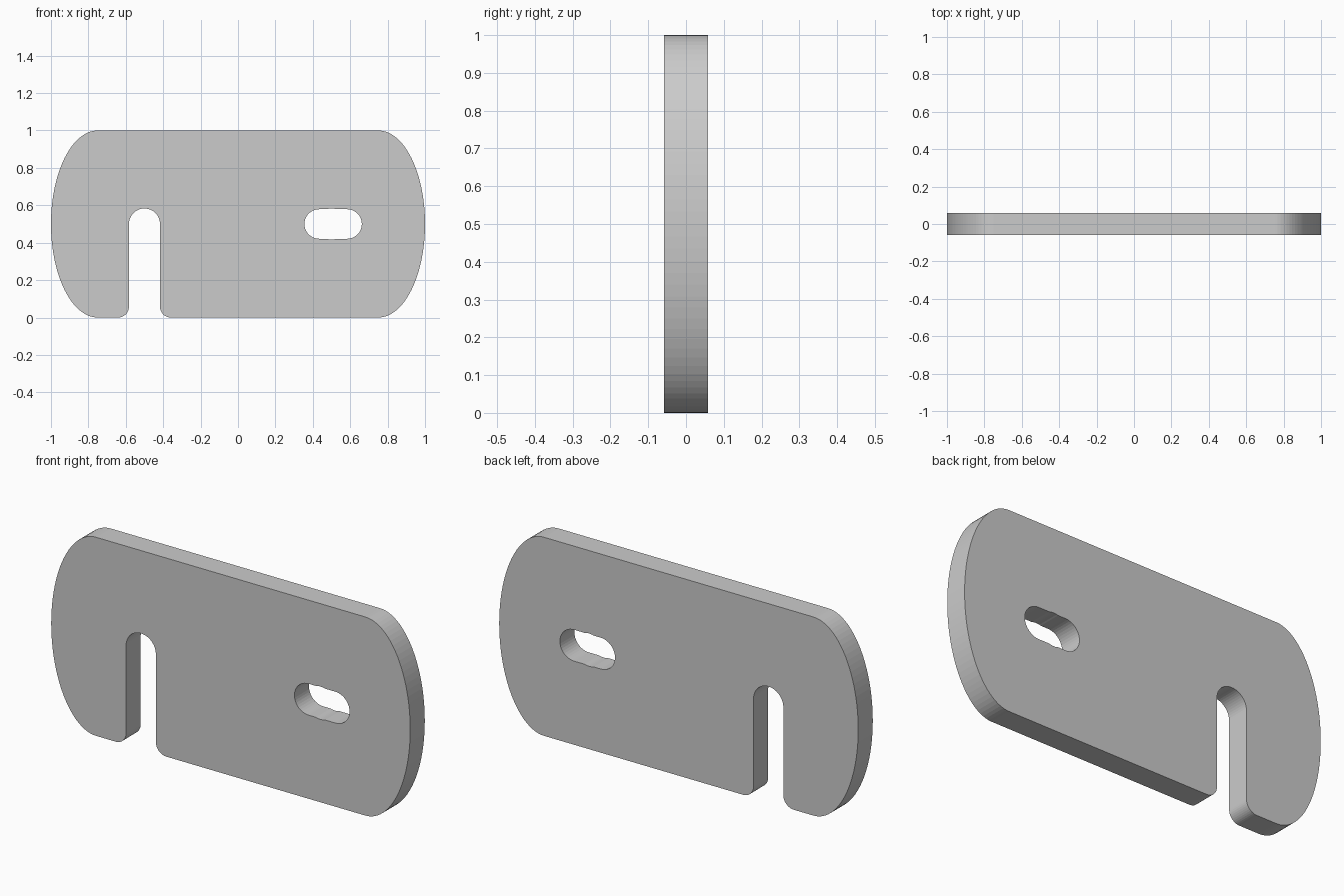
import bpy
import bmesh
from math import cos, sin, radians, pi, sqrt, asin, degrees

if "Cube" in bpy.data.objects:
    bpy.data.objects.remove(bpy.data.objects["Cube"])

HALF_THICK = 0.058


def arc(cx, cz, rx, rz, start, end, steps):
    """Points along an elliptical arc, angles in degrees."""
    angles = [radians(start + (end - start) * i / steps) for i in range(steps + 1)]
    return [(cx + rx * cos(a), cz + rz * sin(a)) for a in angles]


# Plate outline: elliptical ends, with a rounded open slot cut from the bottom edge
SLOT_X, SLOT_R, LIP = -0.5, 0.083, 0.058
outline = (
    arc(0.75, 0.5, 0.25, 0.5, -90, 90, 48)
    + arc(-0.75, 0.5, 0.25, 0.5, 90, 270, 48)
    + arc(SLOT_X - SLOT_R - LIP, LIP, LIP, LIP, -90, 0, 10)
    + arc(SLOT_X, 0.5, SLOT_R, SLOT_R, 180, 0, 24)
    + arc(SLOT_X + SLOT_R + LIP, LIP, LIP, LIP, 180, 270, 10)
)

# Closed slot: rounded ends, with a slight circular swell above and below
END_R = 0.079
t = degrees(asin(END_R / SLOT_R))
hole = (
    arc(0.583, 0.5, END_R, END_R, -90, 90, 20)
    + arc(0.5, 0.5, SLOT_R, SLOT_R, t, 180 - t, 6)
    + arc(0.434, 0.5, END_R, END_R, 90, 270, 20)
    + arc(0.5, 0.5, SLOT_R, SLOT_R, 180 + t, 360 - t, 6)
)

# Filled and extruded plate
curve = bpy.data.curves.new("slotted_plate", 'CURVE')
curve.dimensions = '2D'
curve.fill_mode = 'BOTH'
curve.extrude = HALF_THICK
for points in (outline, hole):
    spline = curve.splines.new('POLY')
    spline.points.add(len(points) - 1)
    for p, (x, z) in zip(spline.points, points):
        p.co = (x, z, 0, 1)
    spline.use_cyclic_u = True
    spline.use_smooth = False

plate = bpy.data.objects.new("slotted_plate", curve)
bpy.context.collection.objects.link(plate)
bpy.context.view_layer.objects.active = plate
plate.select_set(True)
plate.rotation_euler.x = pi / 2
bpy.ops.object.convert(target='MESH')
bpy.ops.object.transform_apply(location=False, rotation=True, scale=False)

# Weld the faces to the rim
plate = bpy.context.object
bm = bmesh.new()
bm.from_mesh(plate.data)
bmesh.ops.remove_doubles(bm, verts=bm.verts, dist=0.0001)
bmesh.ops.recalc_face_normals(bm, faces=bm.faces)
bm.to_mesh(plate.data)
bm.free()
bpy.ops.object.shade_flat()
